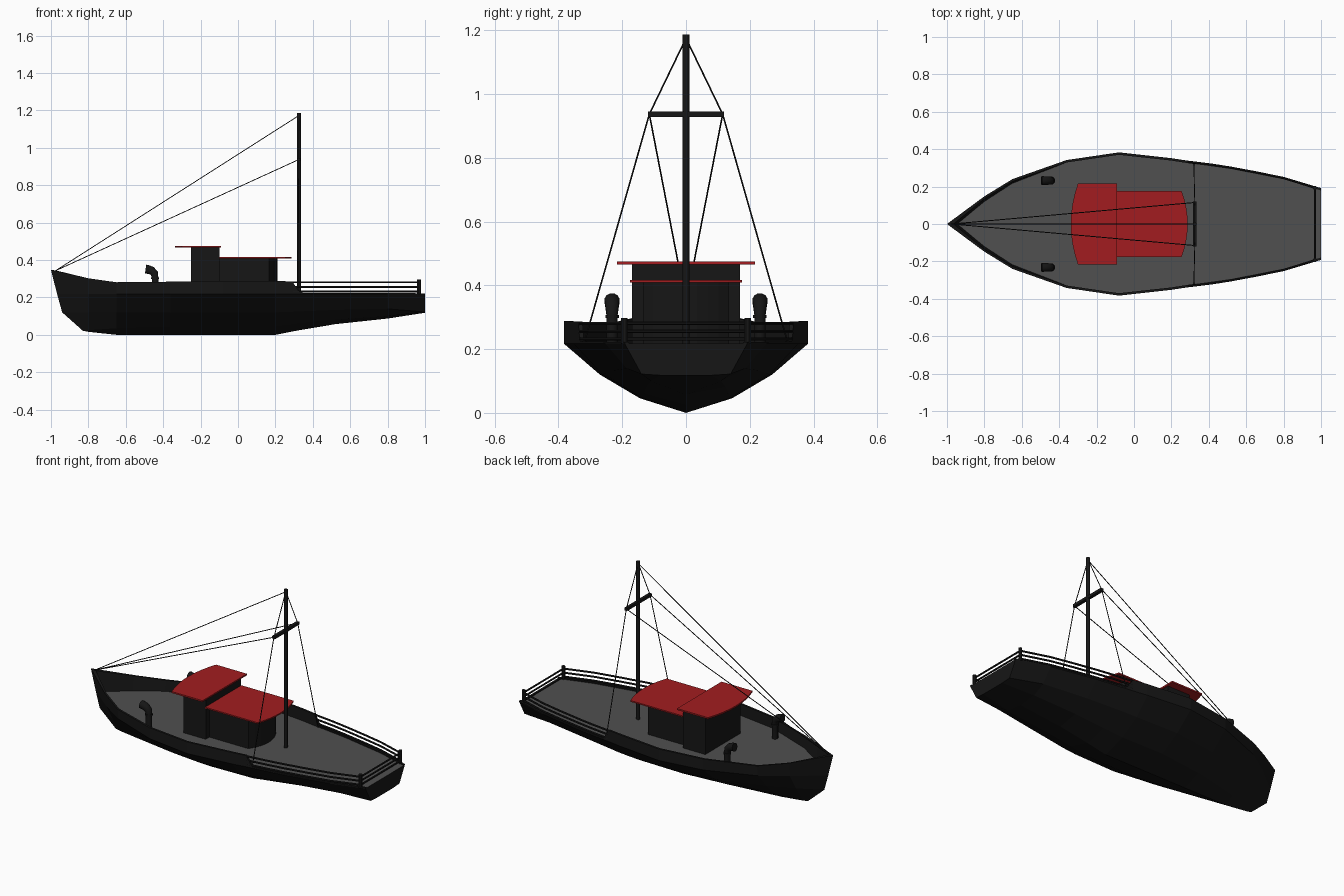
import bpy, bmesh, math
from mathutils import Vector

if "Cube" in bpy.data.objects:
    bpy.data.objects.remove(bpy.data.objects["Cube"])


def material(name, rgb):
    m = bpy.data.materials.new(name)
    m.diffuse_color = (*rgb, 1)
    m.use_nodes = True
    m.node_tree.nodes["Principled BSDF"].inputs["Base Color"].default_value = m.diffuse_color
    return m


BLACK = material("black_paint", (0.008, 0.008, 0.008))
GREY = material("deck_grey", (0.08, 0.08, 0.08))
RED = material("roof_red", (0.36, 0.012, 0.014))


def make(name, verts, faces, mat):
    bm = bmesh.new()
    vs = [bm.verts.new(v) for v in verts]
    for f in faces:
        bm.faces.new([vs[i] for i in f])
    bmesh.ops.remove_doubles(bm, verts=bm.verts, dist=0.0005)
    bmesh.ops.recalc_face_normals(bm, faces=bm.faces)
    me = bpy.data.meshes.new(name)
    bm.to_mesh(me)
    bm.free()
    me.materials.append(mat)
    ob = bpy.data.objects.new(name, me)
    bpy.context.collection.objects.link(ob)
    return ob


def prism(name, outline, z0, z1, mat):
    n = len(outline)
    verts = [(x, y, z) for z in (z0, z1) for x, y in outline]
    faces = [list(range(n))[::-1], list(range(n, 2 * n))]
    faces += [[i, (i + 1) % n, (i + 1) % n + n, i + n] for i in range(n)]
    return make(name, verts, faces, mat)


def box(name, x0, x1, y0, y1, z0, z1, mat=BLACK):
    return prism(name, [(x0, y0), (x1, y0), (x1, y1), (x0, y1)], z0, z1, mat)


def tube(name, path, radii, sides=8, smooth=False):
    """Sweep a round section along a path; radii is a number or one per point."""
    pts = [Vector(p) for p in path]
    if not isinstance(radii, (list, tuple)):
        radii = [radii] * len(pts)
    verts, n = [], len(pts)
    for i, p in enumerate(pts):
        t = (pts[min(i + 1, n - 1)] - pts[max(i - 1, 0)]).normalized()
        u = t.cross(Vector((0, 1, 0)) if abs(t.y) < 0.9 else Vector((0, 0, 1))).normalized()
        w = t.cross(u)
        for k in range(sides):
            a = 2 * math.pi * (k + 0.5) / sides
            verts.append(p + radii[i] * (math.cos(a) * u + math.sin(a) * w))
    faces = [list(range(sides)), list(range((n - 1) * sides, n * sides))]
    for i in range(n - 1):
        for k in range(sides):
            a, b = i * sides + k, i * sides + (k + 1) % sides
            faces.append([a, b, b + sides, a + sides])
    ob = make(name, verts, faces, BLACK)
    if smooth:
        for p in ob.data.polygons:
            p.use_smooth = len(p.vertices) == 4
    return ob


# Hull stations: x, keel z, low chine (y, z), high chine (y, z), half beam, sheer z
stations = [
    (-0.80, 0.016, 0.012, 0.025, 0.075, 0.12, 0.148, 0.302),
    (-0.65, 0.0, 0.055, 0.035, 0.145, 0.12, 0.24, 0.281),
    (-0.36, 0.0, 0.115, 0.043, 0.235, 0.12, 0.342, 0.284),
    (-0.08, 0.0, 0.145, 0.046, 0.27, 0.12, 0.383, 0.288),
    (0.20, 0.0, 0.14, 0.047, 0.262, 0.12, 0.352, 0.287),
    (0.29, 0.018, 0.136, 0.057, 0.255, 0.123, 0.338, 0.286),
    (0.33, 0.025, 0.134, 0.061, 0.25, 0.125, 0.333, 0.225),
    (0.52, 0.057, 0.125, 0.081, 0.227, 0.133, 0.307, 0.224),
    (0.80, 0.087, 0.11, 0.100, 0.185, 0.139, 0.252, 0.223),
    (1.00, 0.118, 0.08, 0.118, 0.14, 0.122, 0.192, 0.222),
]
DECK, WALL = 0.217, 0.013
# Stem profile, then one half section per station: keel ... sheer, inner wall, deck edge
half = [[(-0.80, 0, 0.016), (-0.83, 0, 0.022), (-0.94, 0, 0.12), (-0.967, 0, DECK),
         (-1.0, 0, 0.348), (-0.965, 0, 0.342), (-0.945, 0, DECK)]]
for x, zk, y1, z1, y2, z2, b, s in stations:
    bd = b * (0.9 if x < -0.7 else 0.96 if x < -0.6 else 1)
    half.append([(x, 0, zk), (x, y1, z1), (x, y2, z2), (x, bd, DECK),
                 (x, b, s), (x, b - WALL, s), (x, bd - WALL, DECK)])
verts, faces, m = [], [], 7
for sgn in (1, -1):
    base = len(verts)
    for sec in half:
        verts += [(x, sgn * y, z) for x, y, z in sec]
    for i in range(len(half) - 1):
        for k in range(m - 1):
            a = base + i * m + k
            faces.append([a, a + 1, a + m + 1, a + m])
# Transom
last, off = (len(half) - 1) * m, len(half) * m
faces.append([last + k for k in (0, 1, 2, 3, 4, 5, 6)] + [off + last + k for k in (6, 5, 4, 3, 2, 1)])
verts_h = [Vector(v) for v in verts]
# weld coincident points before faces are built
index, unique, remap = {}, [], []
for v in verts_h:
    key = tuple(round(c, 4) + 0.0 for c in v)
    if key not in index:
        index[key] = len(unique)
        unique.append(v)
    remap.append(index[key])
clean = []
for f in faces:
    g = list(dict.fromkeys(remap[i] for i in f))
    if len(g) > 2:
        clean.append(g)
make("hull", unique, clean, BLACK)

# Deck between the bulwarks
edge = [sec[-1] for sec in half]
dv = [edge[0]] + [(x, s * y, z) for x, y, z in edge[1:] for s in (1, -1)]
df = [[0, 1, 2]] + [[i, i + 2, i + 3, i + 1] for i in range(1, len(dv) - 2, 2)]
make("deck", dv, df, GREY)


def bowed(x_flat, x_edge, x_mid, w, n=8):
    """Plan outline with one straight end and one end bowed outwards."""
    pts = [(x_flat, -w), (x_flat, w)]
    for i in range(n + 1):
        t = 1 - 2 * i / n
        pts.append((x_edge + (x_mid - x_edge) * (1 - t * t), w * t))
    return pts


# Deckhouse and roofs
box("wheelhouse", -0.25, -0.10, -0.17, 0.17, DECK, 0.466)
prism("aft_cabin", bowed(-0.10, 0.165, 0.21, 0.135), DECK, 0.411, BLACK)
prism("wheelhouse_roof", bowed(-0.09, -0.30, -0.338, 0.216), 0.466, 0.475, RED)
prism("aft_cabin_roof", bowed(-0.10, 0.255, 0.287, 0.176), 0.409, 0.417, RED)

# Mast and crosstree
MX = 0.325
tube("mast", [(MX, 0, DECK), (MX, 0, 1.187)], 0.011, 12, True)
box("crosstree", MX - 0.009, MX + 0.009, -0.119, 0.119, 0.928, 0.945)

# Rigging
tube("forestay", [(MX, 0, 1.172), (-0.975, 0, 0.343)], 0.0025, 6)
for s, side in ((1, "left"), (-1, "right")):
    tip = (MX, s * 0.115, 0.937)
    tube("bow_stay_" + side, [tip, (-0.975, 0, 0.343)], 0.0025, 6)
    tube("shroud_" + side, [(MX, 0, 1.175), tip, (MX - 0.005, s * 0.32, DECK)], 0.0025, 6)

    # Cowl vents facing the bow
    y = s * 0.232
    tube("vent_" + side, [(-0.443, y, DECK), (-0.443, y, 0.305), (-0.447, y, 0.328),
                          (-0.462, y, 0.343), (-0.480, y, 0.349), (-0.494, y, 0.351)],
         [0.018, 0.018, 0.021, 0.023, 0.024, 0.025], 12, True)
    tube("vent_collar_" + side, [(-0.443, y, 0.298), (-0.443, y, 0.307)], 0.022, 12)

    # Corner post of the stern railing
    tube("rail_post_" + side, [(0.968, s * 0.193, DECK), (0.968, s * 0.193, 0.297)], 0.011, 8)

# Stern railing, running round from one bulwark end to the other
side_path = [(0.29, 0.333), (0.42, 0.317), (0.52, 0.301), (0.66, 0.275), (0.80, 0.246), (0.968, 0.193)]
for i, z in enumerate((0.232, 0.256, 0.281)):
    for s, side in ((1, "left"), (-1, "right")):
        tube(f"side_rail_{side}_{i}", [(x, s * y, z) for x, y in side_path], 0.0055, 6)
    tube(f"stern_rail_{i}", [(0.968, -0.193, z), (0.968, 0.193, z)], 0.0055, 6)
